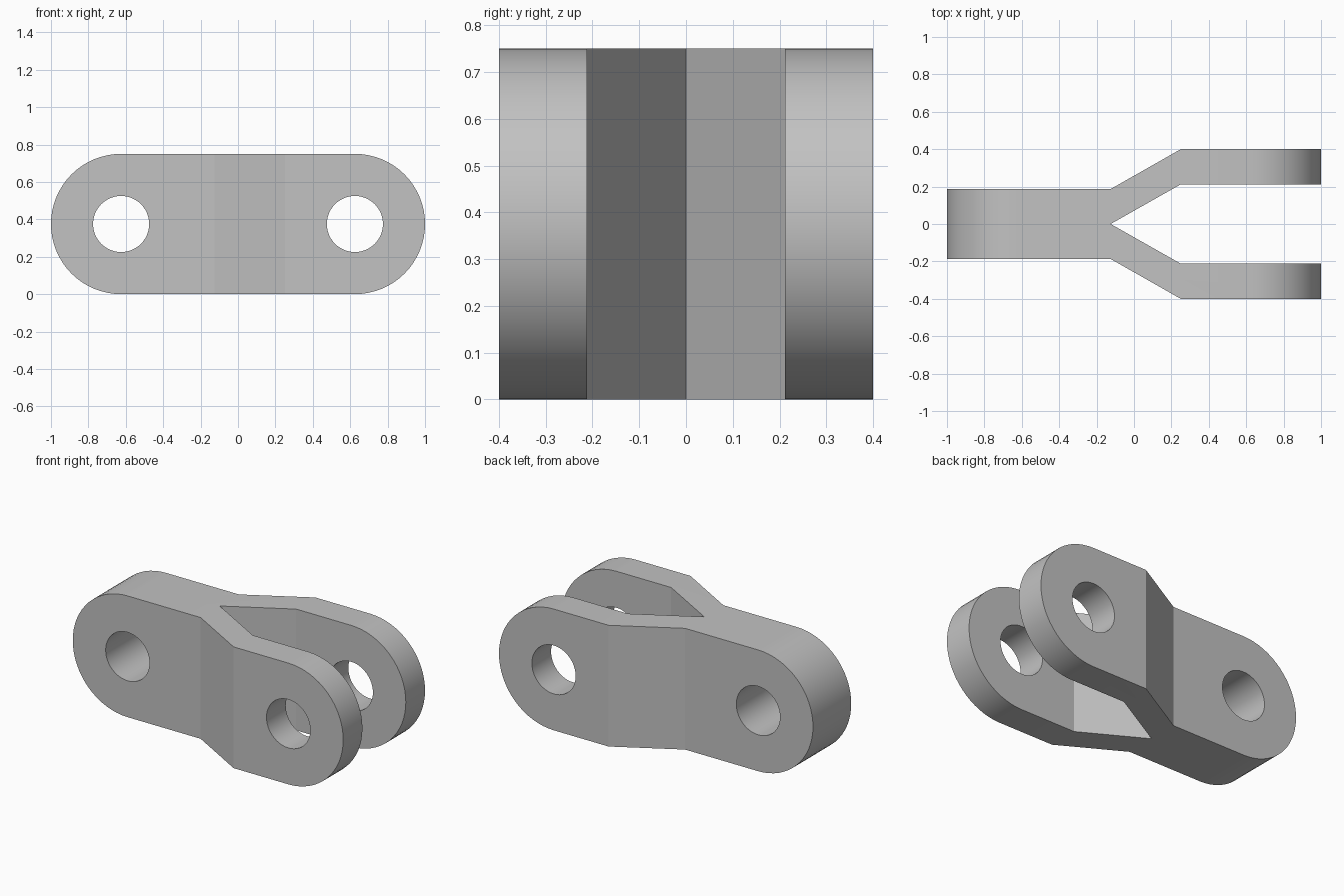
import bpy
import bmesh
from math import cos, sin, pi, radians
from mathutils import Vector

RADIUS, HOLE, PIN_X = 0.375, 0.15, 0.625
HALF_TAIL, ARM_IN, ARM_OUT = 0.187, 0.212, 0.4
FORK_START, FORK_END = -0.125, 0.25

if "Cube" in bpy.data.objects:
    bpy.data.objects.remove(bpy.data.objects["Cube"], do_unlink=True)


def prism(name, points, extrude):
    """Closed solid made by sweeping a flat outline along a vector."""
    bm = bmesh.new()
    face = bm.faces.new([bm.verts.new(p) for p in points])
    result = bmesh.ops.extrude_face_region(bm, geom=[face], use_keep_orig=True)
    moved = [v for v in result["geom"] if isinstance(v, bmesh.types.BMVert)]
    bmesh.ops.translate(bm, verts=moved, vec=Vector(extrude))
    bmesh.ops.recalc_face_normals(bm, faces=bm.faces)
    mesh = bpy.data.meshes.new(name)
    bm.to_mesh(mesh)
    bm.free()
    obj = bpy.data.objects.new(name, mesh)
    bpy.context.collection.objects.link(obj)
    return obj


def arc(cx, radius, start, sweep, steps):
    """Points along an arc in the side plane, at the front of the cutter."""
    angles = [start + sweep * i / steps for i in range(steps + 1)]
    return [(cx + radius * cos(a), -1, RADIUS + radius * sin(a)) for a in angles]


# Forked plan outline: half of it, then its mirror image
half = [(-1.1, HALF_TAIL), (FORK_START, HALF_TAIL), (FORK_END, ARM_OUT),
        (1.1, ARM_OUT), (1.1, ARM_IN), (FORK_END, ARM_IN)]
plan = half + [(FORK_START, 0)] + [(x, -y) for x, y in reversed(half)]
link = prism("forked_link", [(x, y, -0.1) for x, y in plan], (0, 0, 1))

# Rounded side outline and the two pin holes
ends = arc(PIN_X, RADIUS, -pi / 2, pi, 32) + arc(-PIN_X, RADIUS, pi / 2, pi, 32)
cutters = [(prism("rounded_outline", ends, (0, 2, 0)), "INTERSECT")]
for side, x in (("right", -PIN_X), ("left", PIN_X)):
    circle = arc(x, HOLE, 0, 2 * pi, 48)[:-1]
    cutters.append((prism(side + "_pin_hole", circle, (0, 2, 0)), "DIFFERENCE"))

bpy.ops.object.select_all(action="DESELECT")
bpy.context.view_layer.objects.active = link
link.select_set(True)
for cutter, operation in cutters:
    mod = link.modifiers.new(cutter.name, "BOOLEAN")
    mod.operation, mod.object, mod.solver = operation, cutter, "EXACT"
    bpy.ops.object.modifier_apply(modifier=mod.name)
    bpy.data.objects.remove(cutter, do_unlink=True)

# Smooth round ends and bores, crisp bends
bpy.ops.object.shade_smooth_by_angle(angle=radians(20))

# Plain grey metal
color = (0.54, 0.54, 0.54, 1)
grey = bpy.data.materials.new("plain_grey")
grey.use_nodes = True
grey.diffuse_color = color
grey.node_tree.nodes["Principled BSDF"].inputs["Base Color"].default_value = color
link.data.materials.clear()
link.data.materials.append(grey)
